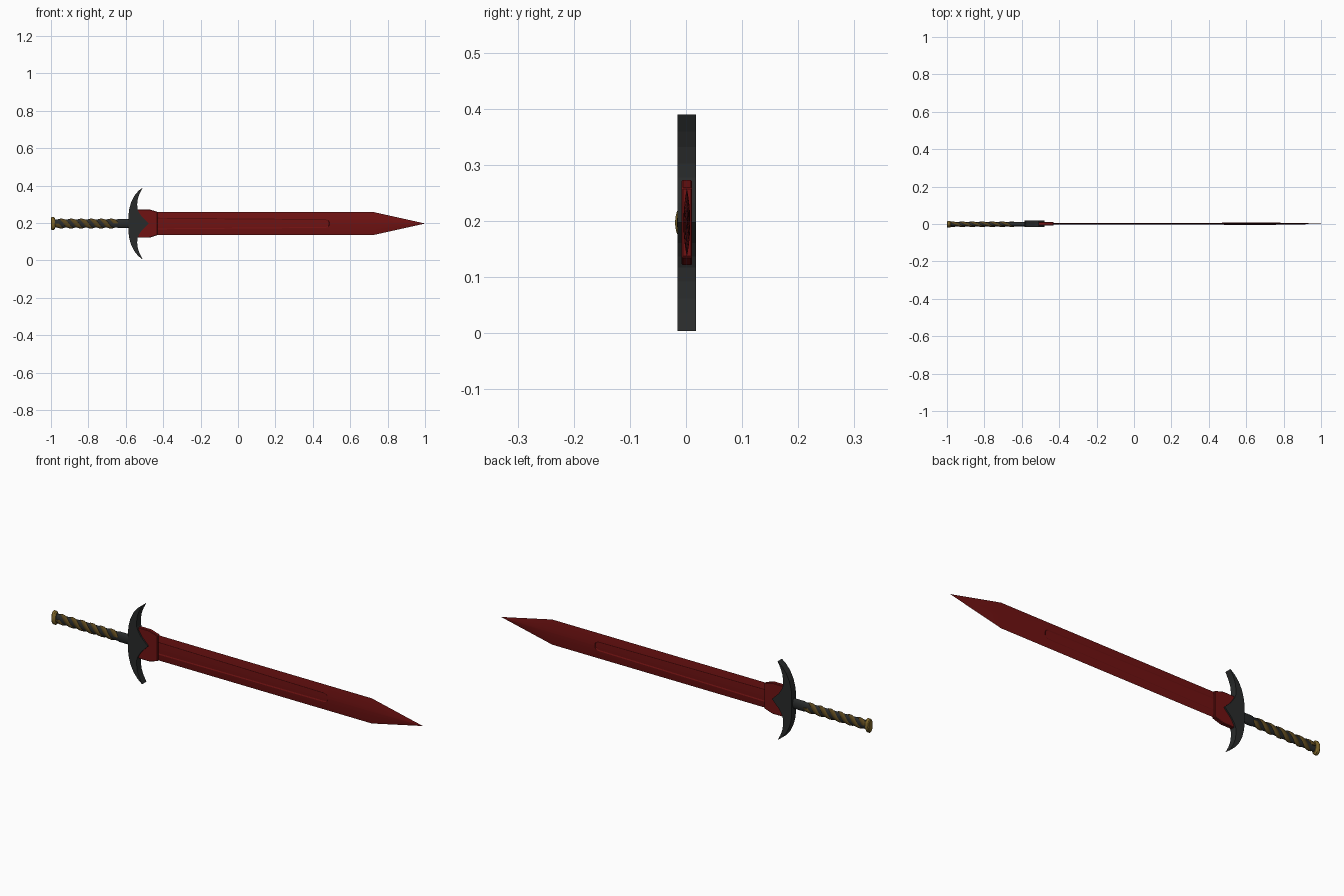
import bpy, bmesh
from math import sin, cos, pi, sqrt

if "Cube" in bpy.data.objects:
    bpy.data.objects.remove(bpy.data.objects["Cube"])

ZC = 0.197     # height of the sword's long axis
YC = 0.0015    # mid-plane of blade and guard
GY = -0.0015   # mid-plane of grip and pommel


def material(name, rgb):
    m = bpy.data.materials.new(name)
    m.diffuse_color = (*rgb, 1)
    m.use_nodes = True
    m.node_tree.nodes["Principled BSDF"].inputs["Base Color"].default_value = m.diffuse_color
    return m


RED = material("dark_red", (0.16, 0.006, 0.006))
DARK = material("dark_steel", (0.022, 0.024, 0.024))
BRONZE = material("bronze_wrap", (0.10, 0.06, 0.012))
GOLD = material("gold", (0.22, 0.14, 0.025))


def finish(bm, name, mat, smooth=None, bevel=0):
    bmesh.ops.recalc_face_normals(bm, faces=bm.faces)
    me = bpy.data.meshes.new(name)
    bm.to_mesh(me)
    bm.free()
    ob = bpy.data.objects.new(name, me)
    bpy.context.collection.objects.link(ob)
    me.materials.append(mat)
    if bevel:
        b = ob.modifiers.new("bevel", 'BEVEL')
        b.width, b.segments = bevel, 1
    if smooth:
        bpy.ops.object.select_all(action='DESELECT')
        ob.select_set(True)
        bpy.context.view_layer.objects.active = ob
        bpy.ops.object.shade_smooth_by_angle(angle=smooth)
    return ob


def loft(name, rings, mat, smooth=None):
    """Skin a list of closed rings and cap both ends."""
    bm = bmesh.new()
    vs = [[bm.verts.new(p) for p in r] for r in rings]
    n = len(rings[0])
    for a, b in zip(vs, vs[1:]):
        for i in range(n):
            j = (i + 1) % n
            bm.faces.new((a[i], a[j], b[j], b[i]))
    bm.faces.new(vs[0])
    bm.faces.new(vs[-1])
    return finish(bm, name, mat, smooth)


def plate(name, half, y0, y1, mat, bevel=0):
    """Mirror a half outline (x, dz) about the axis and extrude it in y."""
    full = half + [(x, -z) for x, z in reversed(half) if z > 0]
    bm = bmesh.new()
    f = bm.faces.new([bm.verts.new((x, y0, ZC + z)) for x, z in full])
    ext = bmesh.ops.extrude_face_region(bm, geom=[f])
    new = [v for v in ext["geom"] if isinstance(v, bmesh.types.BMVert)]
    bmesh.ops.translate(bm, verts=new, vec=(0, y1 - y0, 0))
    return finish(bm, name, mat, bevel=bevel)


def oval(x, ry, rz, n=24):
    return [(x, GY + ry * cos(2 * pi * i / n), ZC + rz * sin(2 * pi * i / n)) for i in range(n)]


# Blade: lens section with a round-ended fuller on both faces
def blade_ring(x):
    t = min(1, max(0.004, (1 - x) / 0.276))
    w, thick = 0.0615 * t, 0.006 * t ** 0.6
    f0 = 0.031 - 0.008 * (x + 0.43) / 0.92
    d = min(max(x - 0.468, 0) / 0.022, 1)
    f = max(f0 * sqrt(1 - d * d), 0.0008)
    f = min(f, 0.3 * w)if x > 0.5 else f
    g = max(f - 0.005, 0.3 * f)
    groove = 0.0025 if x < 0.487 else 0
    zs = [-w, -(w + f) / 2, -f, -g, 0, g, f, (w + f) / 2, w]

    def depth(z):
        return max(thick * (1 - (z / w) ** 2), 0) - (groove if abs(z) <= g else 0)
    front = [(x, YC - depth(z), ZC + z) for z in zs]
    back = [(x, YC + depth(z), ZC + z) for z in reversed(zs[1:-1])]
    return front + back


stations = [-0.47, -0.2, 0.1, 0.35, 0.468, 0.475, 0.481, 0.486, 0.489, 0.495,
            0.6, 0.724, 0.8, 0.88, 0.95, 1.0]
loft("blade", [blade_ring(x) for x in stations], RED, 0.35)

# Collar where the blade meets the guard
plate("blade_collar", [(-0.56, 0.066), (-0.53, 0.076), (-0.475, 0.076), (-0.43, 0.062)],
      YC - 0.0095, YC + 0.0095, RED, 0.0025)

# Crescent cross guard with a central point
plate("cross_guard", [(-0.478, 0), (-0.514, 0.036), (-0.53, 0.06), (-0.538, 0.08),
                      (-0.539, 0.105), (-0.535, 0.135), (-0.525, 0.162), (-0.509, 0.193),
                      (-0.533, 0.174), (-0.555, 0.147), (-0.572, 0.113), (-0.582, 0.075),
                      (-0.585, 0.05)], YC - 0.0165, YC + 0.0165, DARK)

# Grip core
loft("grip", [oval(-0.985, 0.011, 0.022), oval(-0.645, 0.011, 0.022),
              oval(-0.64, 0.0125, 0.025), oval(-0.57, 0.0125, 0.025)], DARK, 0.6)


# Two strands wound around the grip
def wrap_rings(phase, x0=-0.972, x1=-0.652, turns=3, steps=120):
    rings = []
    for k in range(steps + 1):
        u = k / steps
        a = phase + 2 * pi * turns * u
        ring = []
        for i in range(8):
            q = 2 * pi * i / 8
            out = 0.0038 * sin(q)
            ring.append((x0 + (x1 - x0) * u + 0.015 * cos(q),
                         GY - (0.011 + out) * cos(a),
                         ZC - (0.0225 + out) * sin(a)))
        rings.append(ring)
    return rings


for n, phase in enumerate((0, pi)):
    loft(f"grip_wrap_{n + 1}", wrap_rings(phase), BRONZE, 0.9)

# Pommel cap
loft("pommel", [oval(-1.0, 0.015, 0.030), oval(-0.996, 0.018, 0.034),
                oval(-0.984, 0.018, 0.034), oval(-0.978, 0.014, 0.028)], GOLD, 0.6)
